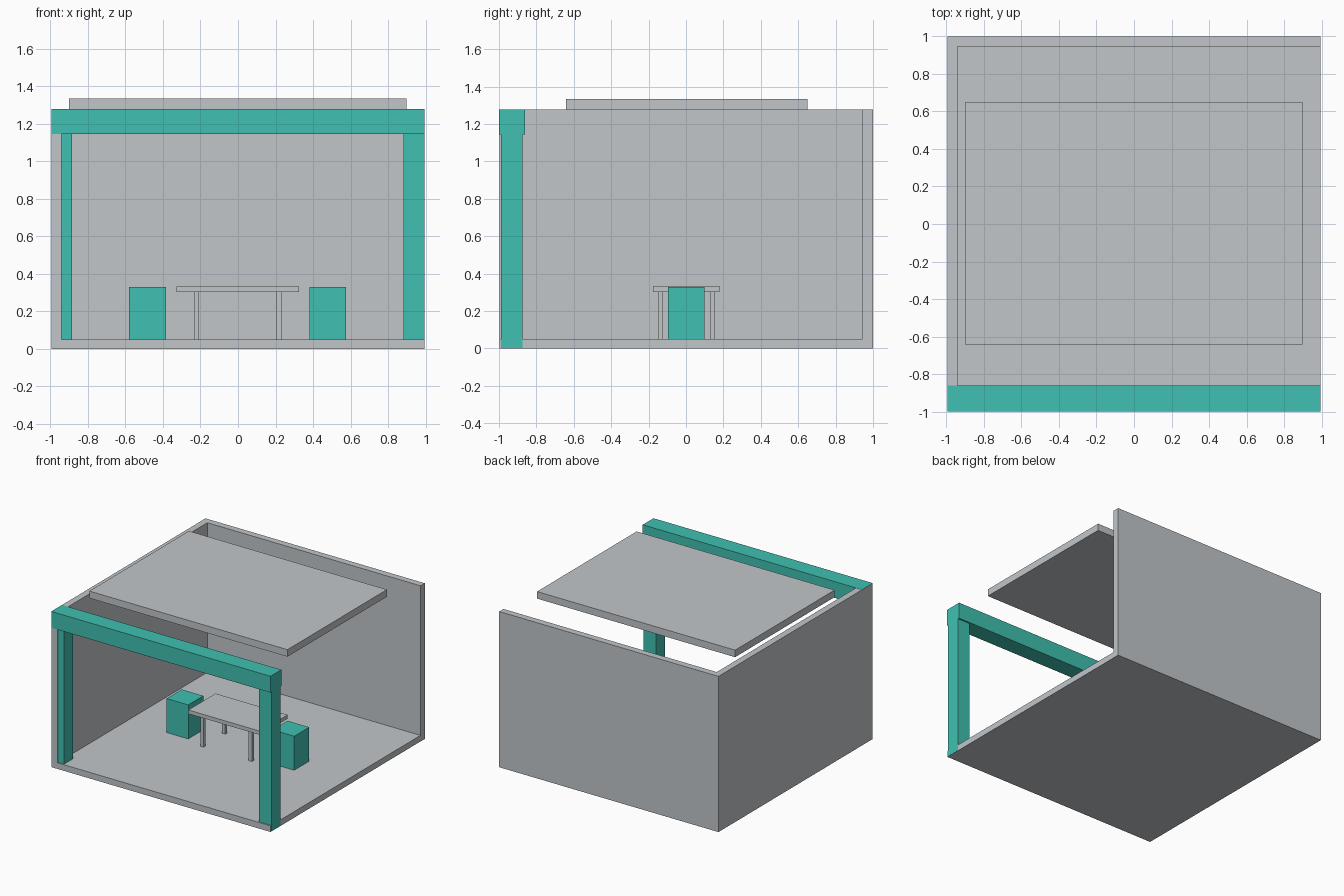
import bpy

cube = bpy.data.objects.get("Cube")
if cube:
    bpy.data.objects.remove(cube, do_unlink=True)


def make_material(name, rgb):
    mat = bpy.data.materials.new(name)
    mat.use_nodes = True
    mat.diffuse_color = (*rgb, 1)
    mat.node_tree.nodes["Principled BSDF"].inputs["Base Color"].default_value = (*rgb, 1)
    return mat


grey = make_material("light grey", (0.54, 0.565, 0.585))
teal = make_material("teal", (0.051, 0.53, 0.44))


def box(name, mat, x, y, z):
    """Axis-aligned box from its (min, max) span on each axis."""
    spans = (x, y, z)
    bpy.ops.mesh.primitive_cube_add(size=1, location=[(a + b) / 2 for a, b in spans])
    obj = bpy.context.object
    obj.name = name
    obj.scale = [b - a for a, b in spans]
    bpy.ops.object.transform_apply(location=False, rotation=False, scale=True)
    obj.data.materials.append(mat)
    return obj


HALF = 0.995      # half width of the booth
FLOOR = 0.05      # floor thickness
TOP = 1.277       # wall height
BEAM = 1.144      # underside of the front beam

# Shell: floor, left-hand and back walls, floating ceiling panel
box("floor", grey, (-HALF, HALF - 0.001), (-0.998, 1), (0, FLOOR))
box("side_wall", grey, (-HALF, -0.94), (-0.998, 1), (0, TOP))
box("back_wall", grey, (-0.94, HALF), (0.945, 1), (0, TOP))
box("ceiling_panel", grey, (-0.9, 0.897), (-0.641, 0.649), (1.275, 1.333))

# Front frame: two posts carrying a beam
box("front_beam", teal, (0.001 - HALF, HALF), (-1, -0.86), (BEAM, TOP + 0.001))
box("right_post", teal, (0.001 - HALF, -0.886), (-0.99, -0.873), (0.002, BEAM))
box("left_post", teal, (0.883, HALF), (-0.99, -0.873), (0.001, BEAM))

# Table with four square legs
box("table_top", grey, (-0.328, 0.326), (-0.176, 0.178), (0.302, 0.333))
for side, x in (("right", -0.221), ("left", 0.217)):
    for end, y in (("front", -0.138), ("back", 0.143)):
        box(f"table_leg_{end}_{side}", grey, (x - 0.014, x + 0.014),
            (y - 0.013, y + 0.013), (FLOOR, 0.302))

# Block stools at both ends of the table
for side, x in (("right", -0.482), ("left", 0.479)):
    box(f"stool_{side}", teal, (x - 0.098, x + 0.098), (-0.096, 0.099), (FLOOR, 0.329))
